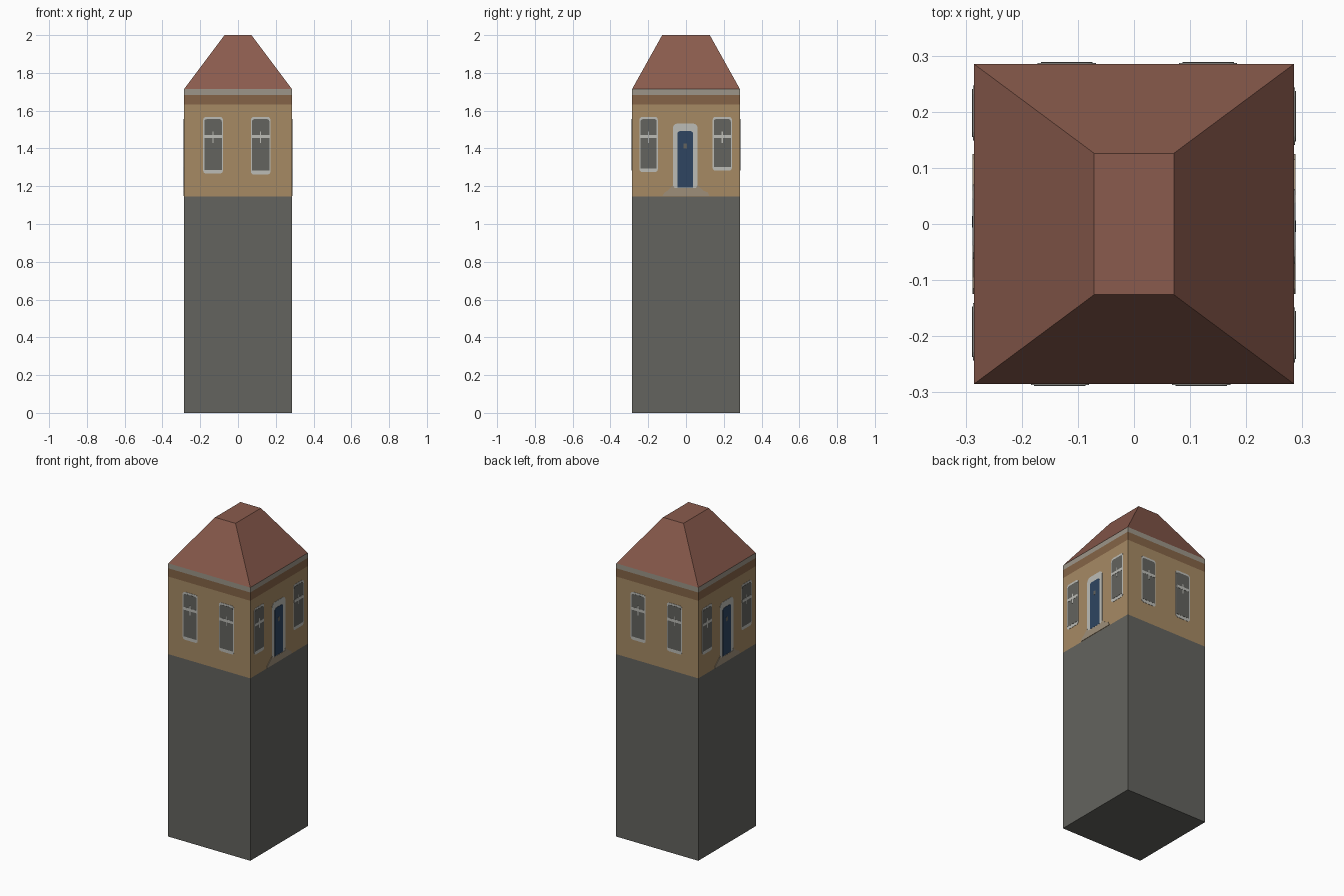
import bpy, bmesh, math
from mathutils import Matrix

if "Cube" in bpy.data.objects:
    bpy.data.objects.remove(bpy.data.objects["Cube"])

HALF = 0.285


def material(name, rgb):
    lin = [((c / 255 + 0.055) / 1.055) ** 2.4 for c in rgb]
    m = bpy.data.materials.new(name)
    m.diffuse_color = (*lin, 1)
    m.use_nodes = True
    m.node_tree.nodes["Principled BSDF"].inputs["Base Color"].default_value = m.diffuse_color
    return m


stone = material("grey stone", (99, 99, 94))
tan = material("tan wall", (166, 138, 100))
brown = material("brown frieze", (133, 100, 71))
cream = material("pale cornice", (156, 149, 136))
red = material("red roof", (138, 91, 77))
white = material("white trim", (188, 188, 182))
blue = material("blue door", (46, 69, 97))
taupe = material("taupe step", (158, 143, 122))


def make_object(name, bm, mats):
    bmesh.ops.recalc_face_normals(bm, faces=bm.faces)
    me = bpy.data.meshes.new(name)
    bm.to_mesh(me)
    bm.free()
    for m in mats:
        me.materials.append(m)
    ob = bpy.data.objects.new(name, me)
    bpy.context.collection.objects.link(ob)
    return ob


# Tower: stacked rectangular rings, one material per storey
rings = [(0, HALF, HALF), (1.145, HALF, HALF), (1.632, HALF, HALF),
         (1.684, HALF, HALF), (1.715, HALF, HALF), (2.0, 0.071, 0.126)]
bm = bmesh.new()
loops = [[bm.verts.new((sx * x, sy * y, z)) for sx, sy in
          ((-1, -1), (1, -1), (1, 1), (-1, 1))] for z, x, y in rings]
bm.faces.new(loops[0][::-1])
for level, (a, b) in enumerate(zip(loops, loops[1:])):
    for i in range(4):
        j = (i + 1) % 4
        bm.faces.new((a[i], a[j], b[j], b[i])).material_index = level
bm.faces.new(loops[-1]).material_index = len(rings) - 2
make_object("tower", bm, [stone, tan, brown, cream, red])


def rounded(u0, u1, z0, z1, r_top=0.0, r_bottom=0.0):
    """Outline of a rectangle with rounded top and bottom corners."""
    pts = []
    for u, z, su, sz, r, start in ((u1, z1, -1, -1, r_top, 0), (u0, z1, 1, -1, r_top, 90),
                                   (u0, z0, 1, 1, r_bottom, 180), (u1, z0, -1, 1, r_bottom, 270)):
        for step in (range(4) if r else (0,)):
            a = math.radians(start + 30 * step)
            pts.append((u + su * r + r * math.cos(a), z + sz * r + r * math.sin(a))
                       if r else (u, z))
    return pts


def plate(name, outline, out, mat, side):
    """Thin plate on wall number side (0 front, 1 right, 2 back, 3 left)."""
    bm = bmesh.new()
    back, front = [[bm.verts.new((u, -HALF - d, z)) for u, z in outline] for d in (-0.002, out)]
    bm.faces.new(front)
    bm.faces.new(back[::-1])
    n = len(outline)
    for i in range(n):
        j = (i + 1) % n
        bm.faces.new((front[i], back[i], back[j], front[j]))
    bm.transform(Matrix.Rotation(side * math.pi / 2, 4, 'Z'))
    make_object(name, bm, [mat])


def window(u0, u1, z0, z1, side):
    plate("window_frame", rounded(u0, u1, z0, z1, 0.015, 0.015), 0.0015, white, side)
    plate("window_glass", rounded(u0 + 0.006, u1 - 0.006, z0 + 0.02, z1 - 0.012, 0.012),
          0.0025, stone, side)
    plate("window_transom", rounded(u0 + 0.006, u1 - 0.006, 1.455, 1.472), 0.0035, white, side)
    c = (u0 + u1) / 2
    plate("window_mullion", rounded(c - 0.003, c + 0.003, 1.43, 1.49), 0.0032, white, side)


# Front and back: two windows
for side in (0, 2):
    window(-0.184, -0.08, 1.267, 1.567, side)
    window(0.068, 0.172, 1.262, 1.567, side)

# Right and left: door with steps between two windows
for side in (1, 3):
    window(-0.247, -0.149, 1.275, 1.567, side)
    window(0.141, 0.243, 1.282, 1.567, side)
    plate("door_frame", rounded(-0.07, 0.062, 1.185, 1.532, 0.025), 0.0015, white, side)
    plate("door", rounded(-0.046, 0.038, 1.192, 1.492, 0.015), 0.0025, blue, side)
    plate("door_knocker", rounded(-0.014, 0.006, 1.4, 1.425), 0.0033, stone, side)
    plate("door_steps", [(0.125, 1.147), (0.115, 1.168), (0.095, 1.175), (0.06, 1.205),
                         (0.052, 1.19), (-0.06, 1.19), (-0.07, 1.205), (-0.1, 1.175),
                         (-0.115, 1.165), (-0.125, 1.147)], 0.0028, taupe, side)
